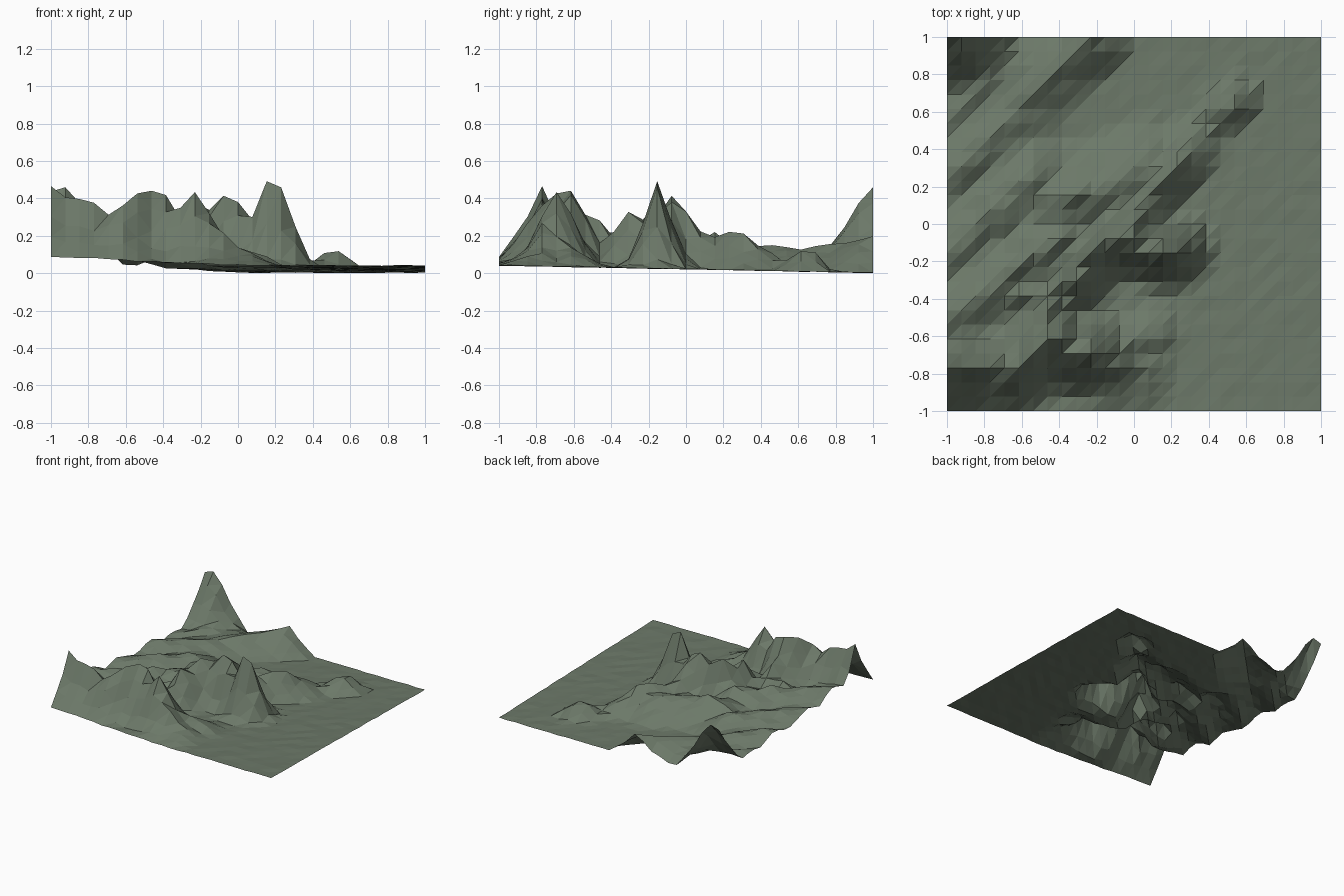
import bpy, bmesh, random
from mathutils import Vector

if "Cube" in bpy.data.objects:
    bpy.data.objects.remove(bpy.data.objects["Cube"])

random.seed(4)
N = 26                      # cells per side
STEP = 2 / N

# Mountain crests: (reach, [(x, y, crest height), ...])
MOUNTAINS = [
    # southern range with its spur
    (.24, [(-1, -.77, .43), (-.77, -.77, .35), (-.62, -.77, .36), (-.46, -.62, .52),
           (-.31, -.69, .36), (-.23, -.69, .44), (0, -.77, .14)]),
    (.2, [(-.46, -.46, .27), (-.62, -.38, .2)]),
    # central massif
    (.19, [(-.31, -.31, .35), (-.23, -.15, .35), (-.08, -.08, .48), (.08, -.12, .37),
           (.15, -.15, .47), (.23, -.15, .43)]),
    # northwest corner peak
    (.33, [(-1, 1, .49), (-.92, 1, .48)]),
]
# Low hills
HILLS = [
    (.17, [(0, 0, .35), (.08, .15, .2), (.2, .3, .24), (.31, .42, .13)]),
    (.13, [(.46, .6, .13), (.54, .65, .17)]),
    (.15, [(-.08, -.69, .17), (.1, -.58, .13)]),
    (.22, [(-.23, 1, .2), (-.6, .69, .16)]),
    (.28, [(-1, -.5, .23), (-.4, -.08, .22)]),
    (.26, [(-1, -.15, .19), (-.55, .25, .18)]),
    (.26, [(-.4, .1, .22), (.05, .3, .19)]),
    (.22, [(-1, .25, .17), (-.62, .6, .15)]),
    (.2, [(-1, .58, .12), (-.65, .85, .13)]),
]


def height(x, y):
    base = 0.027 - 0.02 * y + 0.04 * max(0, -x)     # gently tilted plain
    z, p = base, Vector((x, y))
    for group, power in ((MOUNTAINS, 1.2), (HILLS, 1.0)):
        for reach, pts in group:
            for a, b in zip(pts, pts[1:]):
                start, d = Vector(a[:2]), Vector(b[:2]) - Vector(a[:2])
                t = min(1, max(0, (p - start).dot(d) / d.length_squared))
                away = (p - start - d * t).length
                if away < reach:
                    crest = a[2] + (b[2] - a[2]) * t - base
                    z = max(z, base + crest * (1 - away / reach) ** power)
    # rough rock on the slopes, slight ripple on the plain
    return z + random.uniform(-.14, .12) * (z - base) + random.uniform(-.003, .003)


# Height field sheet with triangulated cells
bm = bmesh.new()
axis = [-1 + i * STEP for i in range(N + 1)]
grid = [[bm.verts.new((x, y, height(x, y))) for x in axis] for y in axis]
for j in range(N):
    for i in range(N):
        a, b = grid[j][i], grid[j][i + 1]
        c, d = grid[j + 1][i + 1], grid[j + 1][i]
        bm.faces.new((a, b, c))
        bm.faces.new((a, c, d))

# Rest the lowest point on the ground
low = min(v.co.z for v in bm.verts)
bmesh.ops.translate(bm, verts=bm.verts, vec=(0, 0, -low))

mesh = bpy.data.meshes.new("mountain_terrain")
bm.to_mesh(mesh)
bm.free()
terrain = bpy.data.objects.new("mountain_terrain", mesh)
bpy.context.collection.objects.link(terrain)

# Moss-grey rock colour
mat = bpy.data.materials.new("moss_rock")
mat.diffuse_color = (0.15, 0.19, 0.14, 1)
mat.use_nodes = True
mat.node_tree.nodes["Principled BSDF"].inputs["Base Color"].default_value = mat.diffuse_color
mesh.materials.append(mat)
